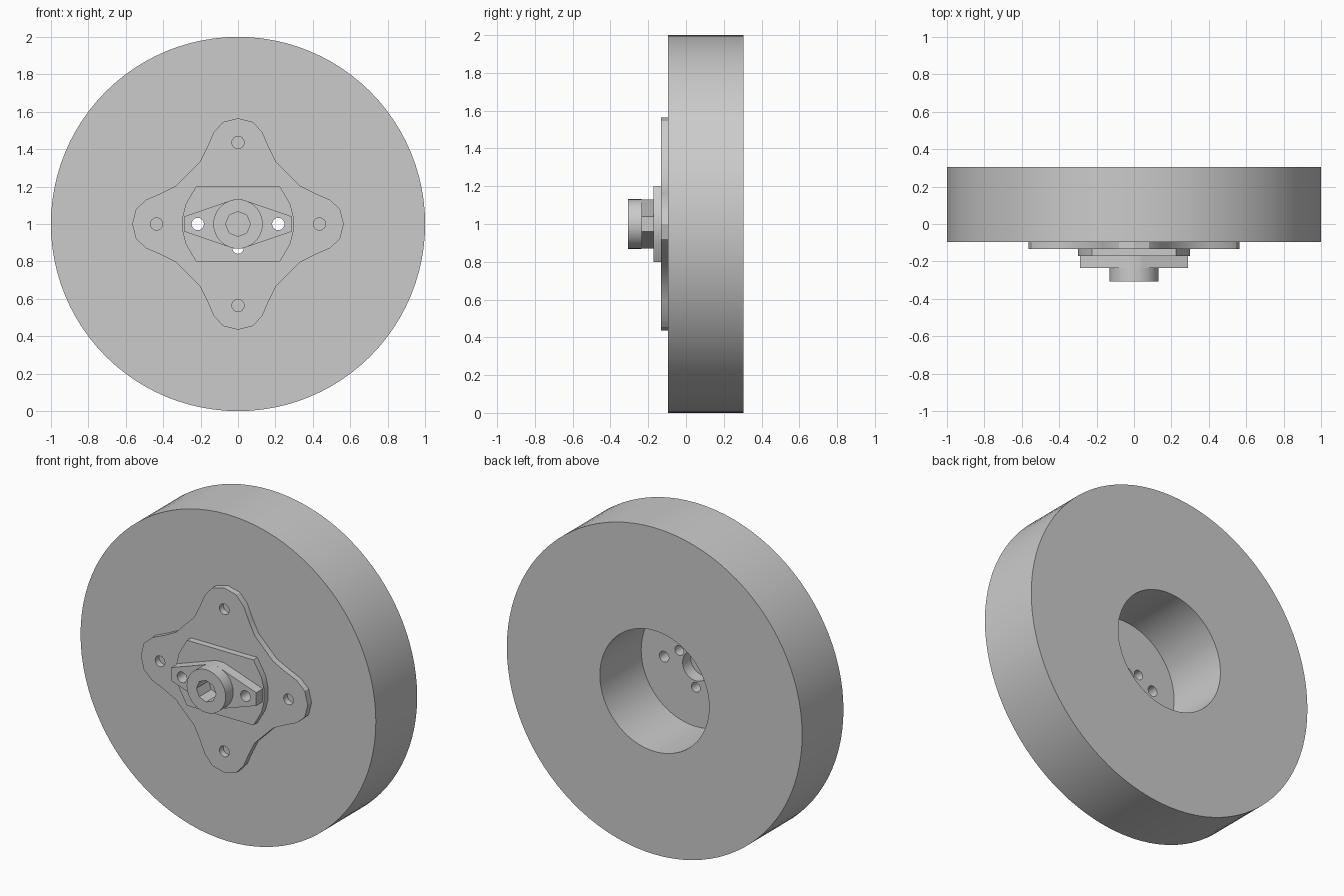
import bpy, bmesh
from math import sin, cos, pi, radians

cube = bpy.data.objects.get("Cube")
if cube:
    bpy.data.objects.remove(cube, do_unlink=True)

grey = bpy.data.materials.new("plain grey")
grey.use_nodes = True
colour = (0.6, 0.6, 0.6, 1)
grey.diffuse_color = colour
grey.node_tree.nodes["Principled BSDF"].inputs["Base Color"].default_value = colour


def circle(radius, x=0, z=0, sides=24):
    return [(x + radius * cos(2 * pi * i / sides), z + radius * sin(2 * pi * i / sides))
            for i in range(sides)]


def four_fold(quarter):
    """Repeat a quarter outline around the centre."""
    loop = []
    pts = quarter
    for _ in range(4):
        loop += pts
        pts = [(-z, x) for x, z in pts]
    return loop


def mirrored(quarter):
    """Mirror a quarter outline (running from +x to +z) across both axes."""
    top = quarter + [(-x, z) for x, z in reversed(quarter)]
    return top + [(-x, -z) for x, z in top]


def plate(name, front, back, loops):
    """Extrude an outline with holes along y."""
    curve = bpy.data.curves.new(name, 'CURVE')
    curve.dimensions = '2D'
    curve.fill_mode = 'BOTH'
    curve.extrude = (back - front) / 2
    for loop in loops:
        spline = curve.splines.new('POLY')
        spline.points.add(len(loop) - 1)
        for point, (x, z) in zip(spline.points, loop):
            point.co = (x, z, 0, 1)
        spline.use_cyclic_u = True
    obj = bpy.data.objects.new(name, curve)
    bpy.context.collection.objects.link(obj)
    obj.rotation_euler.x = pi / 2
    obj.location = (0, (front + back) / 2, 1)
    bpy.ops.object.select_all(action='DESELECT')
    obj.select_set(True)
    bpy.context.view_layer.objects.active = obj
    bpy.ops.object.convert(target='MESH')
    obj = bpy.context.object
    # Weld caps to walls
    bm = bmesh.new()
    bm.from_mesh(obj.data)
    bmesh.ops.remove_doubles(bm, verts=bm.verts, dist=0.0005)
    bmesh.ops.recalc_face_normals(bm, faces=bm.faces)
    bm.to_mesh(obj.data)
    bm.free()
    obj.data.materials.clear()
    obj.data.materials.append(grey)
    bpy.ops.object.shade_smooth_by_angle(angle=radians(25))
    return obj


# Hole patterns
HOLE = 0.033
side_holes = [circle(HOLE, s * 0.215, 0, 16) for s in (-1, 1)]
ring_holes = [circle(HOLE * 0.9, 0.13 * cos(radians(a)), 0.13 * sin(radians(a)), 16)
              for a in (30, 150, 270)]
outer_holes = [circle(HOLE, 0.435 * cos(i * pi / 2), 0.435 * sin(i * pi / 2), 16)
               for i in range(4)]
centre_hole = circle(0.09)
socket = circle(0.066, sides=8)

# Thick wheel with a wide bore
plate("wheel", -0.095, 0.305, [circle(1, sides=96), circle(0.37, sides=64)])

# Four-armed mounting plate
arm = [(0.565, 0), (0.545, 0.08), (0.49, 0.13), (0.41, 0.165), (0.33, 0.205),
       (0.205, 0.33), (0.165, 0.41), (0.13, 0.49), (0.08, 0.545)]
plate("mounting_plate", -0.133, -0.095,
      [four_fold(arm), centre_hole] + side_holes + ring_holes + outer_holes)

# Round spacer with flat top and bottom
plate("spacer_plate", -0.172, -0.133,
      [mirrored([(0.298, 0.03), (0.28, 0.105), (0.225, 0.2)]), centre_hole]
      + side_holes + ring_holes)

# Diamond flange and round boss with an eight-sided socket
plate("flange", -0.235, -0.172,
      [mirrored([(0.288, 0.04), (0.05, 0.122), (0.025, 0.13)]), socket] + side_holes)
plate("boss", -0.308, -0.235, [circle(0.132, sides=32), socket])
plate("socket_floor", -0.19, -0.172, [circle(0.068, sides=8)])
